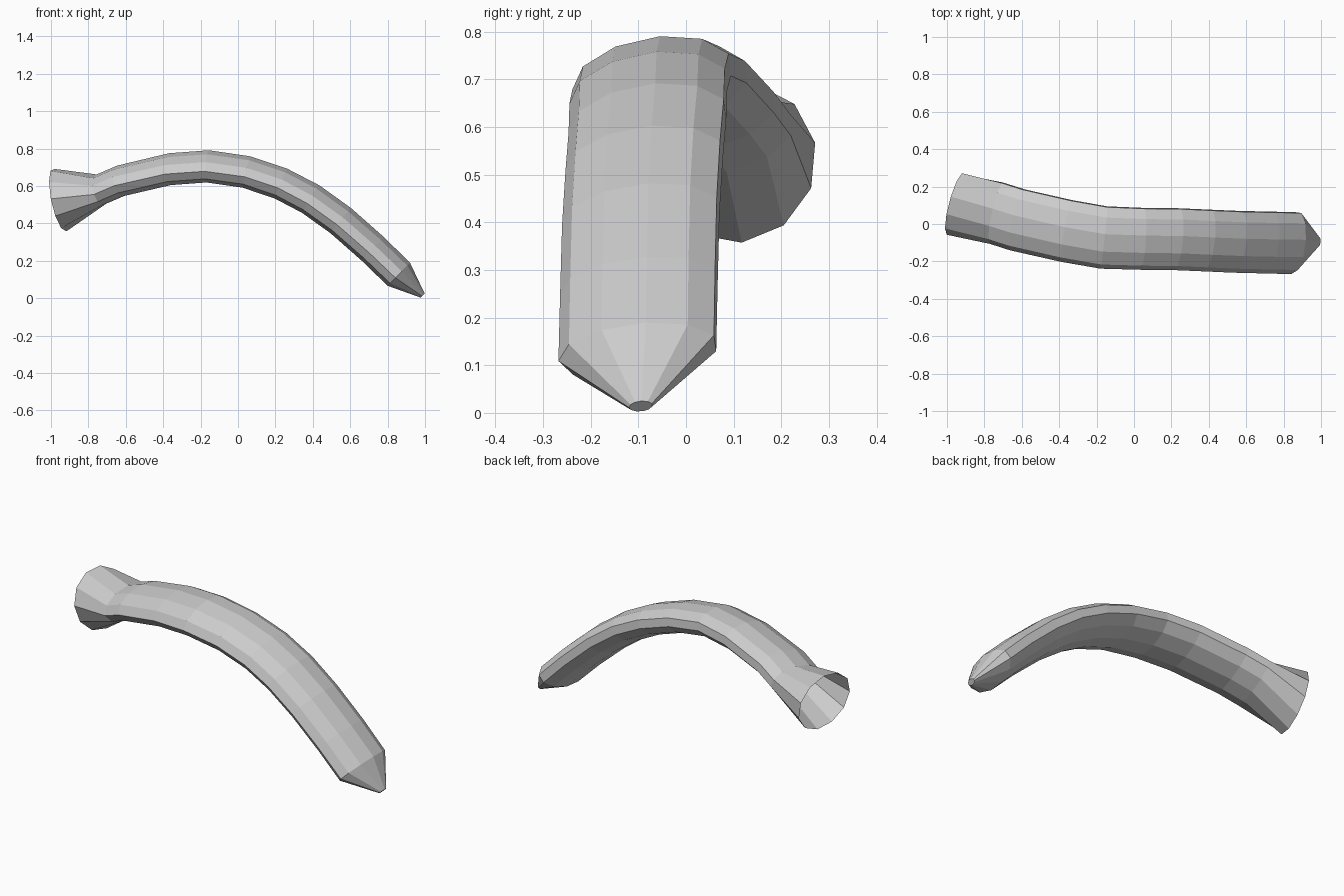
import bpy, bmesh
from math import sin, cos, radians, tau
from mathutils import Vector

if "Cube" in bpy.data.objects:
    bpy.data.objects.remove(bpy.data.objects["Cube"])

SIDES, PHASE = 11, radians(14.3)

# Ring stations along the tube: centre x, y, z, half width, half thickness, roll
stations = [
    (-0.955, 0.108, 0.525, 0.172, 0.172, 0),   # flared open mouth
    (-0.735, 0.060, 0.580, 0.172, 0.083, 10),  # neck
    (-0.625, 0.025, 0.627, 0.172, 0.083, 10),
    (-0.360, -0.035, 0.690, 0.172, 0.083, 10),
    (-0.160, -0.070, 0.705, 0.172, 0.083, 10),
    (0.045, -0.077, 0.675, 0.170, 0.083, 10),
    (0.230, -0.079, 0.613, 0.170, 0.083, 10),
    (0.390, -0.086, 0.530, 0.170, 0.083, 10),
    (0.550, -0.093, 0.415, 0.170, 0.083, 10),
    (0.720, -0.097, 0.265, 0.170, 0.083, 10),
    (0.860, -0.100, 0.128, 0.170, 0.083, 10),  # shoulder of the point
    (0.987, -0.095, 0.014, 0.025, 0.015, 10),  # blunt tip
]
centres = [Vector(s[:3]) for s in stations]


def tangent(i):
    if i == 0:
        return Vector((1, -0.27, 0.21)).normalized()
    if i >= len(centres) - 2:
        return Vector((0.72, 0, -0.70)).normalized()
    return ((centres[i + 1] - centres[i]).normalized()
            + (centres[i] - centres[i - 1]).normalized()).normalized()


# Curved tube: elliptical rings lofted along the path
bm = bmesh.new()
rings = []
for i, (x, y, z, a, b, roll) in enumerate(stations):
    t = tangent(i)
    u = Vector((0, 0, 1)).cross(t).normalized()
    w = t.cross(u)
    r = radians(roll)
    u, w = u * cos(r) + w * sin(r), w * cos(r) - u * sin(r)
    angles = [PHASE + tau * k / SIDES for k in range(SIDES)]
    rings.append([bm.verts.new(centres[i] + u * a * cos(q) + w * b * sin(q)) for q in angles])

for r0, r1 in zip(rings, rings[1:]):
    for k in range(SIDES):
        n = (k + 1) % SIDES
        bm.faces.new((r0[k], r0[n], r1[n], r1[k]))
bm.faces.new(rings[-1])  # tip cap
bm.normal_update()
bmesh.ops.recalc_face_normals(bm, faces=bm.faces)

mesh = bpy.data.meshes.new("curved_tube")
bm.to_mesh(mesh)
bm.free()
bpy.context.collection.objects.link(bpy.data.objects.new("curved_tube", mesh))
